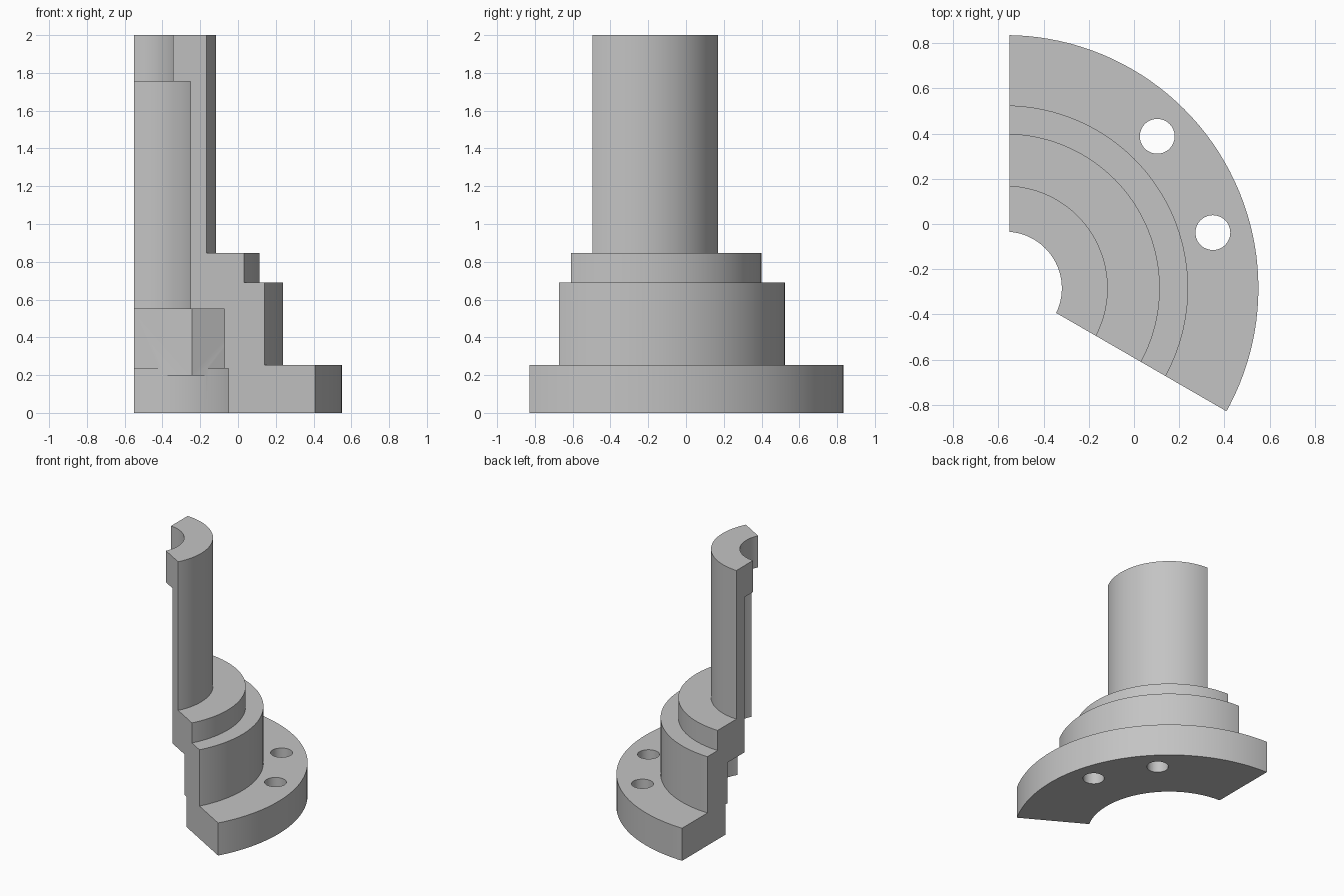
import bpy, bmesh
from math import cos, sin, radians, pi
from mathutils import Vector

cube = bpy.data.objects.get("Cube")
if cube:
    bpy.data.objects.remove(cube, do_unlink=True)

AXIS = Vector((-0.569, -0.284, 0))   # axis of revolution
KERF = 0.018                         # setback of both cut planes from the axis


def polar(r, deg):
    return (r * cos(radians(deg)), r * sin(radians(deg)))


def finish(bm, name):
    bmesh.ops.recalc_face_normals(bm, faces=bm.faces[:])
    mesh = bpy.data.meshes.new(name)
    bm.to_mesh(mesh)
    bm.free()
    obj = bpy.data.objects.new(name, mesh)
    obj.location = AXIS
    bpy.context.collection.objects.link(obj)
    return obj


def prism(name, points, z0, z1):
    bm = bmesh.new()
    face = bm.faces.new([bm.verts.new((x, y, z0)) for x, y in points])
    ext = bmesh.ops.extrude_face_region(bm, geom=[face], use_keep_orig=True)
    top = [v for v in ext["geom"] if isinstance(v, bmesh.types.BMVert)]
    bmesh.ops.translate(bm, verts=top, vec=(0, 0, z1 - z0))
    return finish(bm, name)


def ngon(r, sides, centre=(0, 0)):
    pts = [polar(r, 360 * i / sides) for i in range(sides)]
    return [(x + centre[0], y + centre[1]) for x, y in pts]


# Stepped hub with flange, sleeve and stepped bore, as one turned profile
profile = [(0.589, 0), (1.119, 0), (1.119, 0.253), (0.808, 0.253),
           (0.808, 0.69), (0.683, 0.69), (0.683, 0.846), (0.453, 0.846),
           (0.453, 2), (0.25, 2), (0.25, 1.755), (0.356, 1.755),
           (0.356, 0.235), (0.589, 0.235)]
bm = bmesh.new()
ring = [bm.verts.new((r, 0, z)) for r, z in profile]
edges = [bm.edges.new((a, b)) for a, b in zip(ring, ring[1:] + ring[:1])]
bmesh.ops.spin(bm, geom=ring + edges, cent=(0, 0, 0), axis=(0, 0, 1),
               angle=2 * pi, steps=144, use_merge=True)
bmesh.ops.remove_doubles(bm, verts=bm.verts[:], dist=1e-5)
hub = finish(bm, "flanged_hub_segment")

# Hexagonal pocket, bolt holes and the wedge that keeps one third
cutters = [(prism("hex_pocket_cutter", ngon(0.65, 6), 0.2, 0.55), 'DIFFERENCE')]
for angle in (15, 45):
    hole = ngon(0.077, 48, polar(0.95, angle))
    cutters.append((prism("bolt_hole_cutter", hole, -0.1, 0.4), 'DIFFERENCE'))
apex = Vector(polar(KERF / sin(radians(60)), 30))
wedge = [tuple(apex)] + [tuple(apex + Vector(polar(4, a))) for a in (-30, 30, 90)]
cutters.append((prism("segment_wedge", wedge, -0.5, 2.5), 'INTERSECT'))

for cutter, operation in cutters:
    cutter.hide_render = True
    mod = hub.modifiers.new(cutter.name, 'BOOLEAN')
    mod.operation = operation
    mod.solver = 'EXACT'
    mod.object = cutter

# Apply the cuts and drop the helpers
bpy.context.view_layer.update()
deps = bpy.context.evaluated_depsgraph_get()
cut_mesh = bpy.data.meshes.new_from_object(hub.evaluated_get(deps))
hub.modifiers.clear()
hub.data = cut_mesh
for cutter, _ in cutters:
    bpy.data.objects.remove(cutter, do_unlink=True)

# Plain grey metal
grey = bpy.data.materials.new("plain_grey")
grey.use_nodes = True
colour = (0.55, 0.55, 0.55, 1)
grey.diffuse_color = colour
grey.node_tree.nodes["Principled BSDF"].inputs["Base Color"].default_value = colour
hub.data.materials.clear()
hub.data.materials.append(grey)

bpy.ops.object.select_all(action='DESELECT')
hub.select_set(True)
bpy.context.view_layer.objects.active = hub
bpy.ops.object.shade_smooth_by_angle(angle=radians(30))
